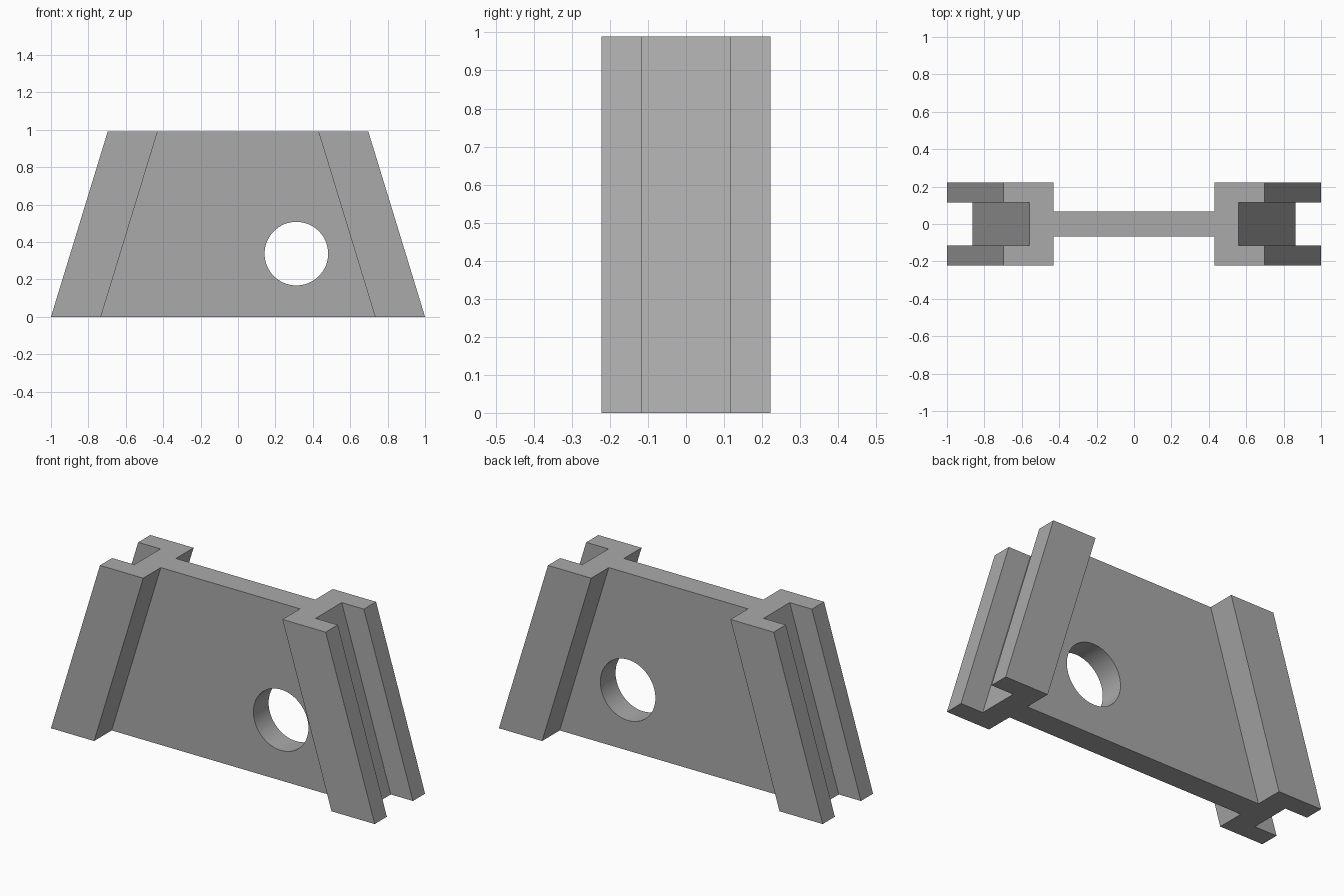
import bpy
import bmesh
import math

HEIGHT = 0.99
LEAN = 0.303        # how far each end leans inwards at the top

cube = bpy.data.objects.get("Cube")
if cube:
    bpy.data.objects.remove(cube, do_unlink=True)

grey = bpy.data.materials.new("plain grey")
grey.use_nodes = True
colour = (0.4, 0.4, 0.4, 1)
grey.diffuse_color = colour
grey.node_tree.nodes["Principled BSDF"].inputs["Base Color"].default_value = colour


def make_object(name, bm):
    bmesh.ops.recalc_face_normals(bm, faces=bm.faces)
    mesh = bpy.data.meshes.new(name)
    bm.to_mesh(mesh)
    bm.free()
    mesh.materials.append(grey)
    obj = bpy.data.objects.new(name, mesh)
    bpy.context.collection.objects.link(obj)
    return obj


# Grooved H-shaped cross-section: one quarter, mirrored in y and then in x
quarter = [(0.733, 0.067), (0.733, 0.222), (1.0, 0.222), (1.0, 0.115), (0.863, 0.115)]
end = quarter + [(x, -y) for x, y in reversed(quarter)]
outline = end + [(-x, -y) for x, y in end]

# Web plate with leaning, grooved end flanges
bm = bmesh.new()
bottom = [bm.verts.new((x, y, 0)) for x, y in outline]
top = [bm.verts.new((x - math.copysign(LEAN, x), y, HEIGHT)) for x, y in outline]
bm.faces.new(bottom)
bm.faces.new(top)
for i in range(len(outline)):
    j = (i + 1) % len(outline)
    bm.faces.new((bottom[i], bottom[j], top[j], top[i]))
panel = make_object("grooved_panel", bm)

# Round hole through the web
bm = bmesh.new()
bmesh.ops.create_cone(bm, cap_ends=True, segments=64, radius1=0.17, radius2=0.17, depth=0.4)
cutter = make_object("hole_cutter", bm)
cutter.location = (0.312, 0, 0.338)
cutter.rotation_euler.x = math.pi / 2
cutter.hide_render = True

cut = panel.modifiers.new("round hole", 'BOOLEAN')
cut.operation = 'DIFFERENCE'
cut.solver = 'EXACT'
cut.object = cutter

# Apply the cut, then smooth only the wall of the hole
bpy.ops.object.select_all(action='DESELECT')
panel.select_set(True)
bpy.context.view_layer.objects.active = panel
bpy.ops.object.modifier_apply(modifier=cut.name)
bpy.data.objects.remove(cutter, do_unlink=True)
bpy.ops.object.shade_smooth_by_angle(angle=math.radians(15))
